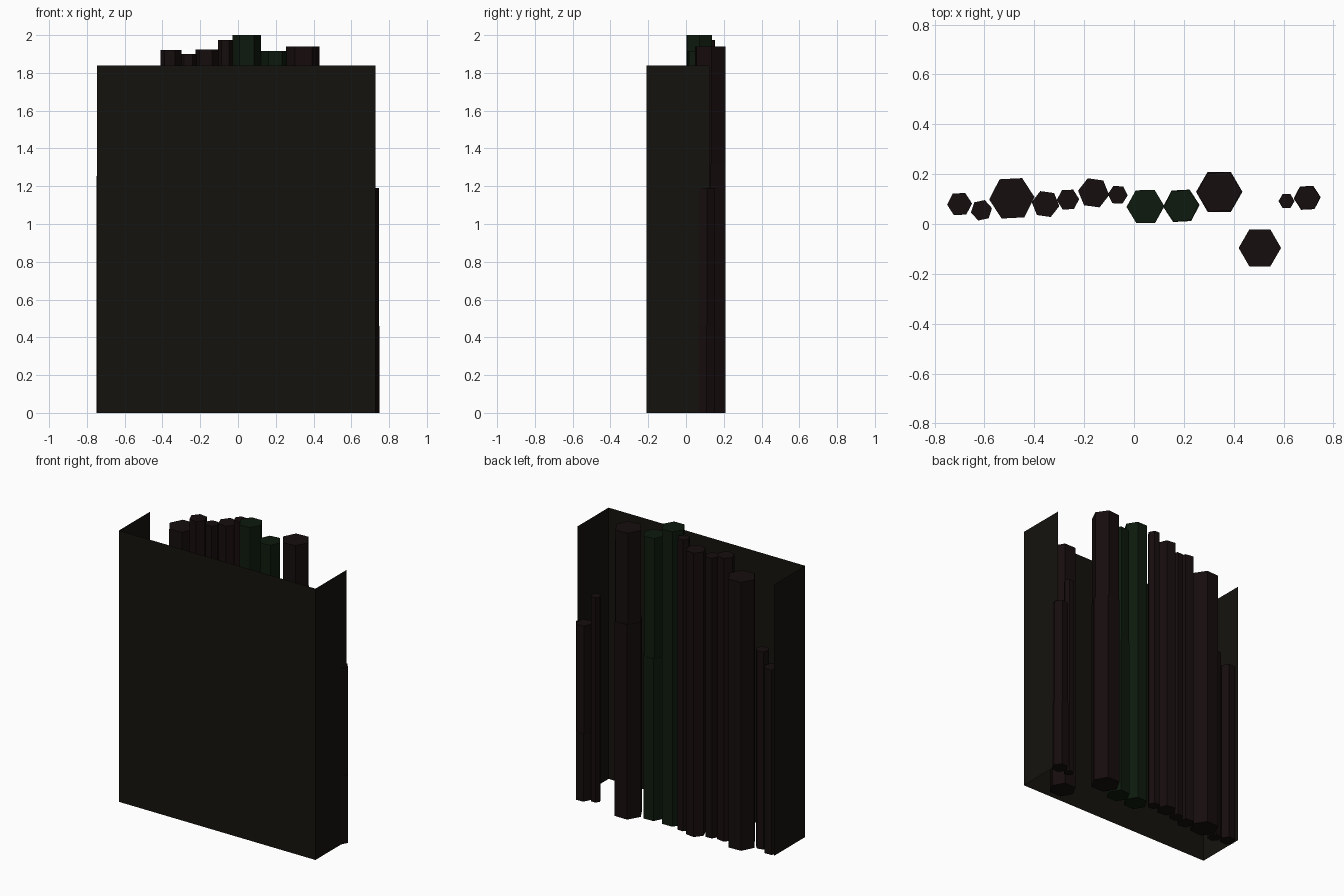
import bpy, math

if "Cube" in bpy.data.objects:
    bpy.data.objects.remove(bpy.data.objects["Cube"])


def material(name, color):
    m = bpy.data.materials.new(name)
    m.diffuse_color = (*color, 1)
    m.use_nodes = True
    m.node_tree.nodes["Principled BSDF"].inputs["Base Color"].default_value = m.diffuse_color
    return m


STONE = material("dark_stone", (0.008, 0.004, 0.004))
MOSS = material("mossy_stone", (0.004, 0.010, 0.004))
BACKING = material("backing", (0.007, 0.006, 0.004))


def add_mesh(name, verts, faces, mat):
    me = bpy.data.meshes.new(name)
    me.from_pydata(verts, [], faces)
    me.materials.append(mat)
    ob = bpy.data.objects.new(name, me)
    bpy.context.collection.objects.link(ob)
    return ob


def column(name, x, y, r, top, turn=0, joint=None, mat=STONE):
    """Hexagonal column, optionally split in two slightly different drums."""
    drums = [(0, top, r, turn)]
    if joint:
        drums = [(0, joint, r, turn), (joint, top, r * 0.96, turn + 4)]
    verts, faces = [], []
    for z0, z1, rad, rot in drums:
        b = len(verts)
        for z in (z0, z1):
            for i in range(6):
                a = math.radians(60 * i + rot)
                verts.append((x + rad * math.cos(a), y + rad * math.sin(a), z))
        faces.append([b + i for i in reversed(range(6))])
        faces.append([b + 6 + i for i in range(6)])
        for i in range(6):
            j = (i + 1) % 6
            faces.append((b + i, b + j, b + 6 + j, b + 6 + i))
    return add_mesh(name, verts, faces, mat)


# Open three-sided backing sheet: left side, front, right side
L, R, F, B, H = -0.747, 0.728, -0.21, 0.125, 1.84
outline = [(L, B), (L, F), (R, F), (R, B)]
verts = [(x, y, z) for z in (0, H) for x, y in outline]
add_mesh("backing_sheet", verts, [(i, i + 1, i + 5, i + 4) for i in range(3)], BACKING)

# Row of columns: x, y, radius, height, rotation, joint height, material
columns = [
    (-0.700, 0.080, 0.050, 1.255, 3, None, STONE),
    (-0.612, 0.055, 0.043, 1.34, 12, None, STONE),
    (-0.490, 0.103, 0.091, 1.82, 3, None, STONE),
    (-0.355, 0.080, 0.056, 1.92, -8, None, STONE),
    (-0.265, 0.098, 0.045, 1.90, 2, None, STONE),
    (-0.162, 0.125, 0.063, 1.925, -8, None, STONE),
    (-0.065, 0.117, 0.040, 1.975, -3, None, STONE),
    (0.046, 0.070, 0.076, 2.00, 1, None, MOSS),
    (0.190, 0.073, 0.073, 1.915, 3, 1.10, MOSS),
    (0.342, 0.129, 0.093, 1.94, 0, 1.32, STONE),
    (0.505, -0.096, 0.085, 1.74, 0, None, STONE),
    (0.612, 0.092, 0.032, 1.39, 0, None, STONE),
    (0.695, 0.105, 0.054, 1.19, 3, 0.46, STONE),
]
for i, (x, y, r, h, turn, joint, mat) in enumerate(columns, 1):
    column(f"column_{i:02d}", x, y, r, h, turn, joint, mat)
